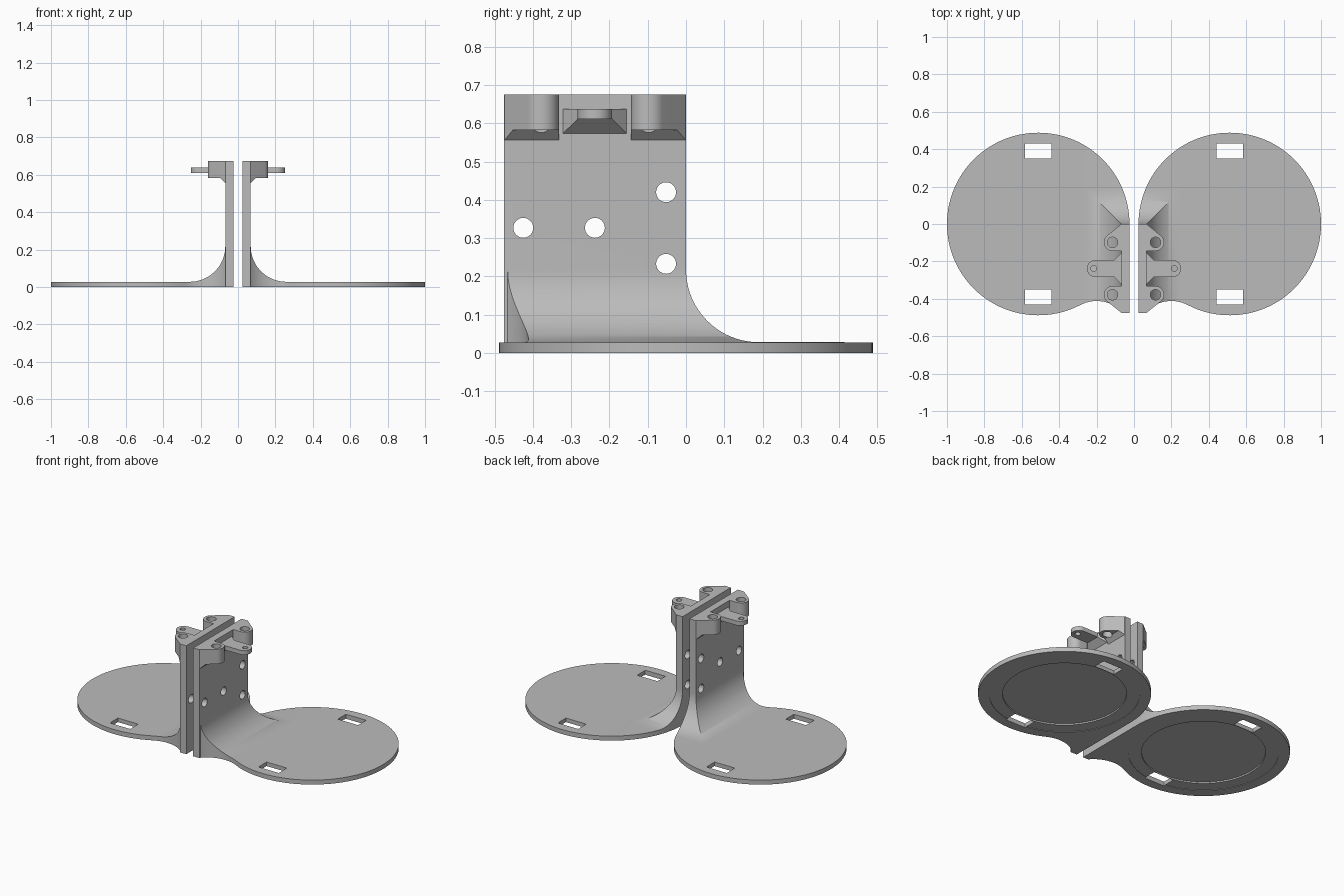
import bpy, bmesh, math
from mathutils import Vector

cube = bpy.data.objects.get("Cube")
if cube:
    bpy.data.objects.remove(cube, do_unlink=True)

grey = bpy.data.materials.new("plain_grey")
grey.use_nodes = True
COLOUR = (0.5, 0.5, 0.5, 1)
grey.diffuse_color = COLOUR
grey.node_tree.nodes["Principled BSDF"].inputs["Base Color"].default_value = COLOUR

# Main dimensions
DISC_X, DISC_R, PLATE = 0.512, 0.488, 0.028
INNER, OUTER, FRONT, TOP = 0.024, 0.068, -0.475, 0.675
FILLET = 0.19


def make(name, bm):
    bmesh.ops.recalc_face_normals(bm, faces=bm.faces[:])
    mesh = bpy.data.meshes.new(name)
    bm.to_mesh(mesh)
    bm.free()
    mesh.materials.append(grey)
    ob = bpy.data.objects.new(name, mesh)
    bpy.context.collection.objects.link(ob)
    return ob


def prism(name, points, axis, lo, hi):
    """Extrude a 2D outline along an axis; outline axes keep x, y, z order."""
    bm = bmesh.new()

    def place(p, d):
        co = list(p)
        co.insert(axis, d)
        return bm.verts.new(co)

    face = bm.faces.new([place(p, lo) for p in points])
    ext = bmesh.ops.extrude_face_region(bm, geom=[face])
    shift = Vector((0, 0, 0))
    shift[axis] = hi - lo
    bmesh.ops.translate(bm, vec=shift, verts=[v for v in ext["geom"] if isinstance(v, bmesh.types.BMVert)])
    return make(name, bm)


def hull(name, points):
    bm = bmesh.new()
    verts = [bm.verts.new(p) for p in points]
    bmesh.ops.convex_hull(bm, input=verts)
    bmesh.ops.dissolve_limit(bm, angle_limit=0.01, verts=bm.verts[:], edges=bm.edges[:])
    return make(name, bm)


def arc(cx, cy, r, a0, a1, n):
    return [(cx + r * math.cos(math.radians(a0 + (a1 - a0) * i / n)),
             cy + r * math.sin(math.radians(a0 + (a1 - a0) * i / n))) for i in range(n + 1)]


def disc(cx, cy, r, n=48):
    return arc(cx, cy, r, 0, 360, n)[:-1]


def rect(x0, x1, y0, y1):
    return [(x0, y0), (x1, y0), (x1, y1), (x0, y1)]


def activate(ob):
    bpy.ops.object.select_all(action='DESELECT')
    ob.select_set(True)
    bpy.context.view_layer.objects.active = ob


def combine(ob, other, operation):
    mod = ob.modifiers.new("bool", 'BOOLEAN')
    mod.operation, mod.object, mod.solver = operation, other, 'EXACT'
    activate(ob)
    bpy.ops.object.modifier_apply(modifier=mod.name)
    bpy.data.objects.remove(other, do_unlink=True)


def finish(ob):
    """Mirror to the other side and shade."""
    mod = ob.modifiers.new("mirror", 'MIRROR')
    mod.use_mirror_merge = False
    activate(ob)
    bpy.ops.object.modifier_apply(modifier=mod.name)
    bpy.ops.object.shade_smooth_by_angle(angle=math.radians(30))


def filleted(start, wall, end, top, floor):
    """Wall profile that sweeps down into the plate."""
    curve = arc(wall + FILLET, floor + FILLET, FILLET, 180, 270, 24)
    return [(start, -0.1), (start, top), (wall, top)] + curve + [(end, floor), (end, -0.1)]


# Footprint: round foot with a concave neck leading to the wall
neck_x, neck_y = 0.2, -0.6
dx, dy = DISC_X - neck_x, -neck_y
neck_r = math.hypot(dx, dy) - DISC_R
meet = math.degrees(math.atan2(dy, dx))
leave = math.degrees(math.acos((OUTER - neck_x) / neck_r))
outline = arc(DISC_X, 0, DISC_R, meet - 180, 180, 96)
outline += [(INNER, FRONT), (OUTER, FRONT)] + arc(neck_x, neck_y, neck_r, leave, meet, 24)[:-1]
plate = prism("foot_and_wall", outline, 2, 0, 0.9)

# Height is limited by one sweep sideways and one towards the back
combine(plate, prism("side_sweep", filleted(-0.1, OUTER, 1.2, TOP, PLATE), 1, -0.8, 0.8), 'INTERSECT')
combine(plate, prism("back_sweep", filleted(-0.8, 0, 0.8, 1.0, PLATE + 0.0003), 0, -0.3, 1.3), 'INTERSECT')

# Strap slots, underside recesses and wall holes
for y in (-0.39, 0.39):
    combine(plate, prism("slot", rect(DISC_X - 0.07, DISC_X + 0.07, y - 0.04, y + 0.04), 2, -0.1, 0.1), 'DIFFERENCE')
for r, depth in ((0.425, 0.003), (0.35, 0.012)):
    combine(plate, prism("recess", disc(DISC_X, 0, r, 96), 2, -0.1, depth), 'DIFFERENCE')
for y, z in ((-0.425, 0.327), (-0.238, 0.327), (-0.052, 0.42), (-0.052, 0.233)):
    combine(plate, prism("hole", disc(y, z, 0.026, 32), 0, -0.1, 0.3), 'DIFFERENCE')
finish(plate)

# Screw bosses with sloped undersides
ROOT = OUTER - 0.001
for name, y, wide, tight in (("front_boss", -0.378, FRONT, -0.332), ("back_boss", -0.098, 0, -0.144)):
    base = 0.583
    shape = disc(0.115, y, 0.046) + [(ROOT, wide), (ROOT, tight)]
    boss = hull(name, [(px, py, z) for px, py in shape for z in (base, TOP)])
    slope = wide + math.copysign(0.025, tight - wide)
    wedge = hull("wedge", [(ROOT, wide, 0.555), (ROOT, tight, 0.555),
                           (ROOT, wide, base + 0.002), (ROOT, tight, base + 0.002),
                           (0.096, slope, base + 0.002), (0.096, tight, base + 0.002)])
    combine(boss, wedge, 'UNION')
    combine(boss, prism("bore", disc(0.115, y, 0.028, 32), 2, 0.4, 0.8), 'DIFFERENCE')
    finish(boss)

# Middle tab: flared root and thin rounded tongue
MID, HALF, LOW, HIGH = -0.238, 0.045, 0.611, 0.638
tab = hull("middle_tab", [(ROOT, MID + s * 0.084, z) for s in (-1, 1) for z in (0.573, HIGH)]
           + [(0.107, MID + s * HALF, z) for s in (-1, 1) for z in (LOW, HIGH)])
tongue = arc(0.207, MID, HALF, -90, 90, 24) + [(0.08, MID + HALF), (0.08, MID - HALF)]
combine(tab, prism("tongue", tongue, 2, LOW, HIGH), 'UNION')
combine(tab, prism("tab_hole", disc(0.215, MID, 0.016, 24), 2, 0.4, 0.8), 'DIFFERENCE')
finish(tab)
